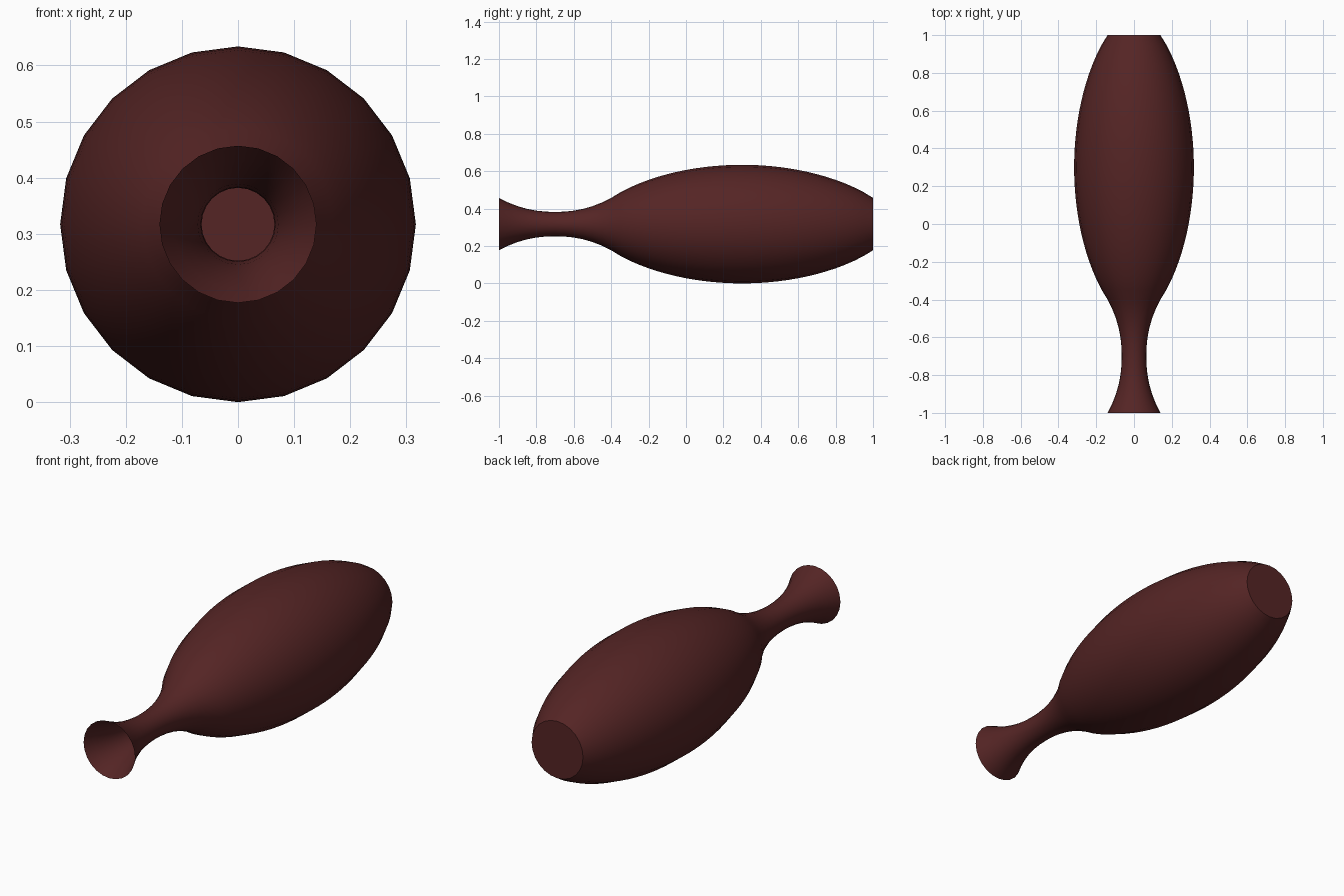
import bpy, bmesh, math

if "Cube" in bpy.data.objects:
    bpy.data.objects.remove(bpy.data.objects["Cube"])

SEGMENTS = 24          # sides around the axis
AXIS_Z = 0.317         # height of the lying vase's axis
BELLY, NECK, RIM = 0.317, 0.065, 0.14


def radius(y):
    """Profile: flared neck, then a long swelling belly."""
    if y < -0.4:
        return NECK + (RIM - NECK) * (abs(y + 0.7) / 0.3) ** 2.2
    d = y - 0.3
    ellipse = BELLY * math.sqrt(1 - (d / 0.78) ** 2)
    arc = math.sqrt(1.473 ** 2 - d * d) - 1.473 + BELLY
    return (ellipse + arc) / 2


# Vase lying on its side: open mouth at -y, closed flat base at +y
bm = bmesh.new()
rings = []
steps = 40
for i in range(steps + 1):
    y = -1 + 2 * i / steps
    r = radius(y)
    rings.append([bm.verts.new((r * math.sin(2 * math.pi * k / SEGMENTS), y,
                                AXIS_Z + r * math.cos(2 * math.pi * k / SEGMENTS)))
                  for k in range(SEGMENTS)])
for a, b in zip(rings, rings[1:]):
    for k in range(SEGMENTS):
        n = (k + 1) % SEGMENTS
        bm.faces.new((a[k], a[n], b[n], b[k]))
bm.faces.new(rings[-1])
bmesh.ops.recalc_face_normals(bm, faces=bm.faces)

mesh = bpy.data.meshes.new("vase")
bm.to_mesh(mesh)
bm.free()
vase = bpy.data.objects.new("vase", mesh)
bpy.context.collection.objects.link(vase)

# Dark red glaze
glaze = bpy.data.materials.new("dark_red_glaze")
glaze.diffuse_color = (0.09, 0.018, 0.018, 1)
glaze.use_nodes = True
glaze.node_tree.nodes["Principled BSDF"].inputs["Base Color"].default_value = glaze.diffuse_color
mesh.materials.append(glaze)

# Smooth sides, crisp base edge
bpy.context.view_layer.objects.active = vase
vase.select_set(True)
bpy.ops.object.shade_smooth_by_angle(angle=math.radians(40))
